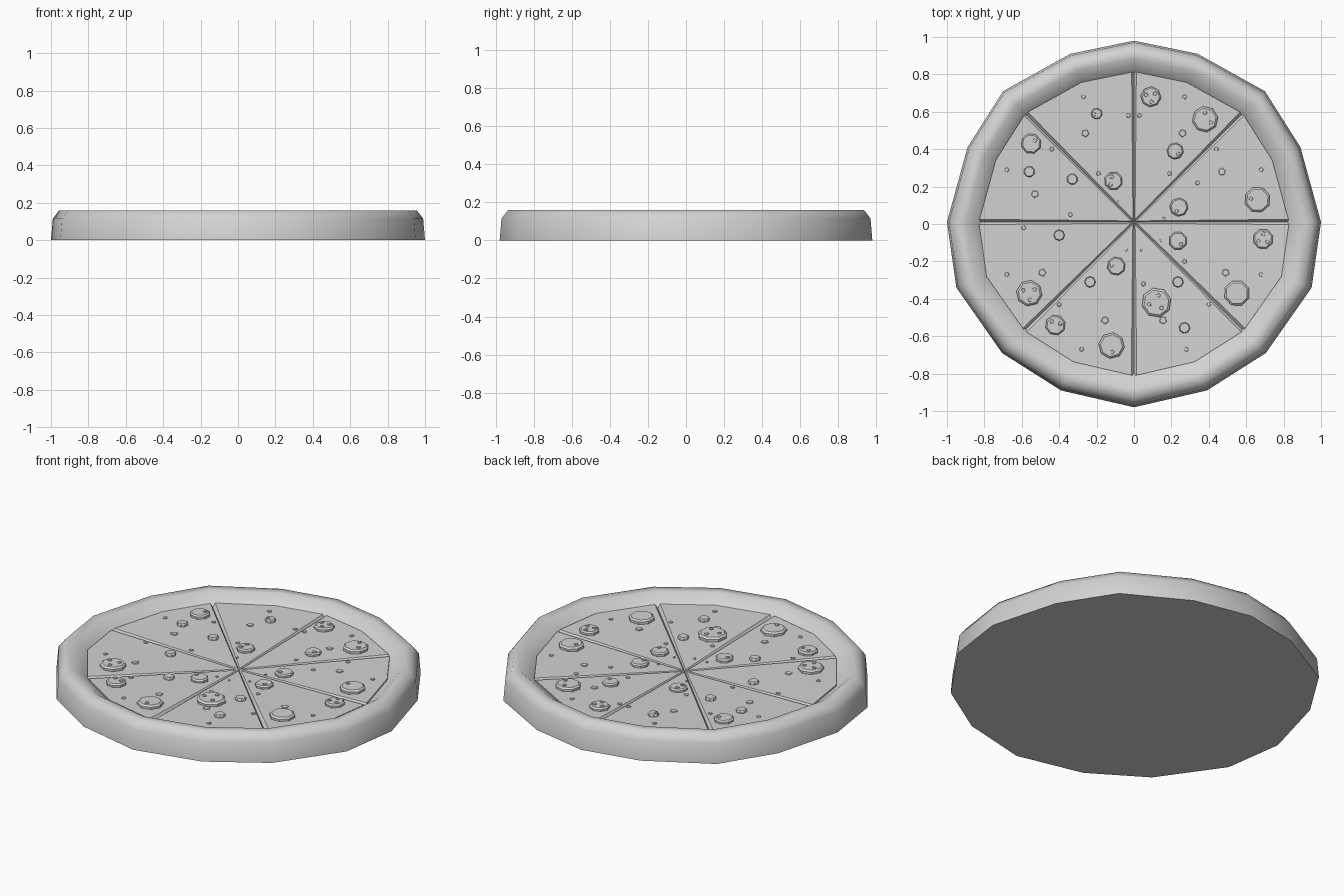
import bpy, bmesh, math, random
from mathutils import Vector

random.seed(4)
old = bpy.data.objects.get("Cube")
if old:
    bpy.data.objects.remove(old, do_unlink=True)

SHADE = (0.65, 0.65, 0.65, 1)
grey = bpy.data.materials.new("plain_grey")
grey.use_nodes = True
grey.diffuse_color = SHADE
for node in grey.node_tree.nodes:
    if node.type == 'BSDF_PRINCIPLED':
        node.inputs["Base Color"].default_value = SHADE


def finish(bm, name, smooth_angle=None):
    """Turn a bmesh into a named, coloured object."""
    bmesh.ops.recalc_face_normals(bm, faces=bm.faces)
    mesh = bpy.data.meshes.new(name)
    bm.to_mesh(mesh)
    bm.free()
    mesh.materials.append(grey)
    obj = bpy.data.objects.new(name, mesh)
    bpy.context.collection.objects.link(obj)
    if smooth_angle:
        bpy.ops.object.select_all(action='DESELECT')
        obj.select_set(True)
        bpy.context.view_layer.objects.active = obj
        bpy.ops.object.shade_smooth_by_angle(angle=math.radians(smooth_angle))


def surface(x, y):
    """Cheese height, rising gently towards the crust."""
    return 0.097 + 0.018 * math.hypot(x, y) / 0.83


def loft(bm, rings):
    """Skin a stack of closed rings and cap both ends."""
    rows = [[bm.verts.new(p) for p in ring] for ring in rings]
    n = len(rows[0])
    for low, high in zip(rows, rows[1:]):
        for i in range(n):
            j = (i + 1) % n
            bm.faces.new((low[i], low[j], high[j], high[i]))
    bm.faces.new(rows[0][::-1])
    bm.faces.new(rows[-1])


def disc(bm, x, y, r, z, height, sides, rim=0.85):
    """Low-poly disc with a chamfered top edge."""
    turn = random.uniform(0, math.tau)

    def ring(radius, level):
        return [(x + radius * math.cos(turn + math.tau * i / sides),
                 y + radius * math.sin(turn + math.tau * i / sides), level)
                for i in range(sides)]
    loft(bm, [ring(r, z - 0.01), ring(r, z + height * 0.6), ring(r * rim, z + height)])


# Slightly uneven sixteen-sided outline, mirrored from its right half
right_half = [(0, -0.98), (0.39, -0.89), (0.705, -0.69), (0.95, -0.34), (1, 0.01),
              (0.89, 0.41), (0.7, 0.71), (0.34, 0.91), (0, 0.98)]
outline = [Vector((x, y, 0)) for x, y in right_half]
outline += [Vector((-x, y, 0)) for x, y in right_half[-2:0:-1]]
centre = Vector((0, 0.01, 0))


def scaled(s):
    """Outline shrunk towards the point where the cuts meet."""
    return [centre.lerp(p, s) for p in outline]


# Crust: rounded rim lofted from the outline
bm = bmesh.new()
profile = [(1, 0), (0.99, 0.115), (0.955, 0.16), (0.9, 0.16), (0.835, 0.11), (0.8, 0.08)]
loft(bm, [[p + Vector((0, 0, z)) for p in scaled(s)] for s, z in profile])
finish(bm, "crust", 60)

# Slices: eight wedges whose sloping sides leave grooves that deepen outwards
bm = bmesh.new()
edge = scaled(0.83)
for k in range(0, 16, 2):
    start, middle, end = (edge[(k + i) % 16] for i in range(3))
    tip = centre.lerp(middle, 0.02)
    top = [tip, start.lerp(middle, 0.045), middle, end.lerp(middle, 0.045)]
    foot = [centre, start, middle, end]
    loft(bm, [[(p.x, p.y, 0.07) for p in foot],
              [(p.x, p.y, 0.093) for p in foot],
              [(p.x, p.y, surface(p.x, p.y)) for p in top]])
finish(bm, "slices")

# Round toppings: x, y, radius, number of crumbs on top
rounds = [(.09, .68, .055, 3), (.38, .56, .07, 2), (-.2, .59, .03, 1), (-.55, .43, .055, 1),
          (-.56, .28, .03, 0), (-.33, .24, .03, 0), (-.11, .23, .05, 2), (.22, .39, .045, 1),
          (.24, .09, .05, 1), (.66, .13, .07, 1), (.235, -.09, .05, 1), (.69, -.08, .055, 3),
          (-.4, -.06, .03, 0), (-.56, -.37, .07, 3), (-.42, -.54, .055, 2),
          (-.095, -.225, .05, 1), (-.235, -.31, .03, 0), (.12, -.42, .08, 3),
          (.235, -.31, .03, 0), (.55, -.37, .07, 0), (.27, -.555, .03, 0),
          (-.12, -.65, .07, 1)]
bm = bmesh.new()
crumbs = bmesh.new()
for x, y, r, count in rounds:
    z = surface(x, y)
    height = 0.011 + r * 0.16
    disc(bm, x, y, r, z, height, 8)
    first = random.uniform(0, math.tau)
    for i in range(count):
        a = first + i * math.tau / 3
        disc(crumbs, x + r * 0.5 * math.cos(a), y + r * 0.5 * math.sin(a),
             0.012, z + height, 0.005, 5)
finish(bm, "round_toppings")
finish(crumbs, "topping_crumbs")

# Small bits scattered on the cheese, first those that repeat on both sides
paired = [(.27, .68), (.26, .485), (.03, .58), (.44, .4), (.68, .29), (.19, .27),
          (.68, -.27), (.49, -.26), (.4, -.43), (.155, -.515), (.28, -.67), (.04, -.14)]
single = [(-.53, .16), (.34, .22), (.47, .28), (-.34, .05), (-.09, .12), (-.59, -.02),
          (.05, -.32), (.27, -.2), (.14, -.09), (.16, .03)]
bm = bmesh.new()
for x, y in paired + [(-x, y) for x, y in paired] + single:
    d = math.hypot(x, y)
    r = 0.008 if d < 0.2 else 0.021 if 0.5 < d < 0.57 else 0.013
    disc(bm, x, y, r, surface(x, y), 0.005, 5)
finish(bm, "cheese_bits")
